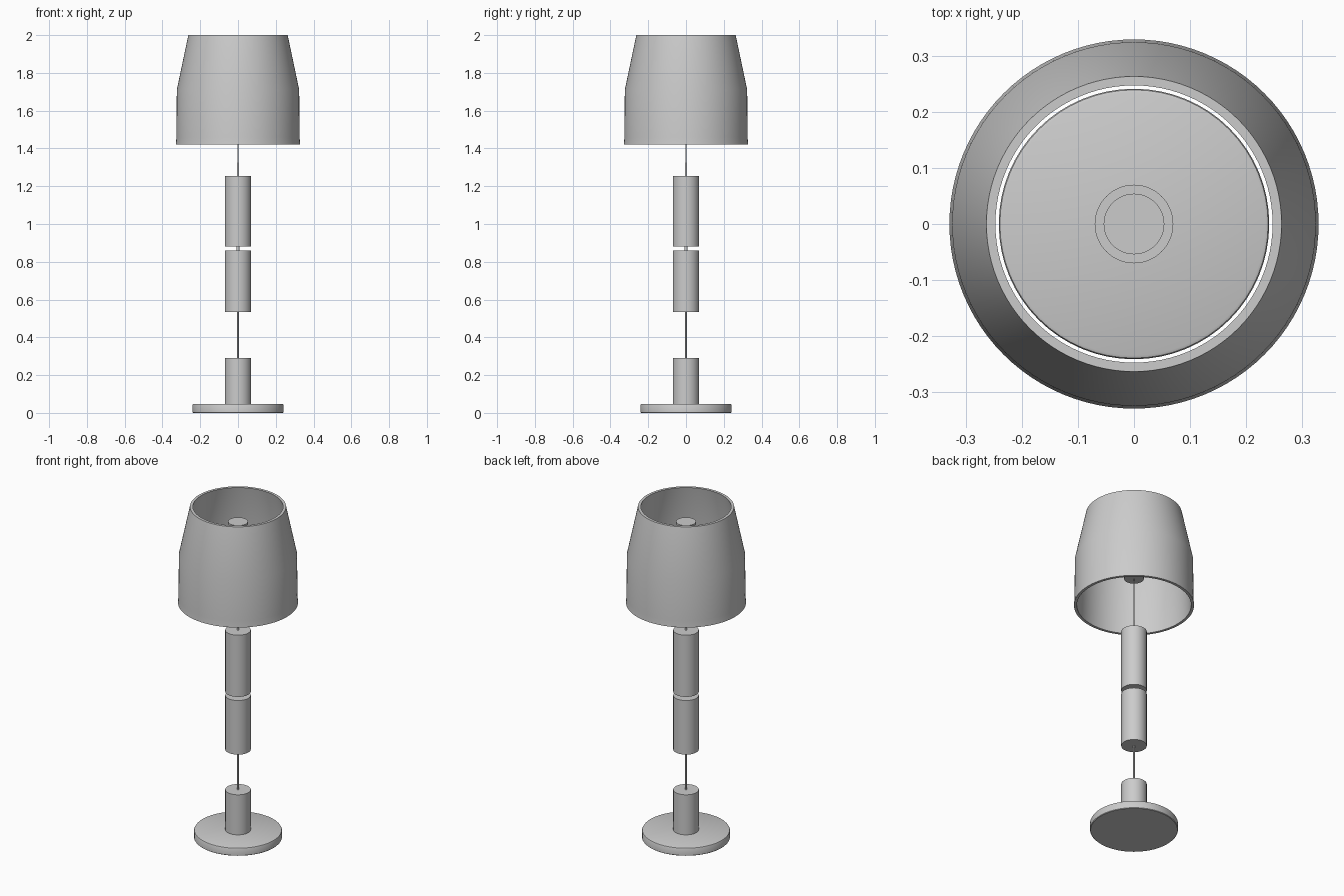
import bpy, math

if "Cube" in bpy.data.objects:
    bpy.data.objects.remove(bpy.data.objects["Cube"])


def lathe(name, profile, closed=False, seg=64):
    """Revolve (radius, z) points around the z axis."""
    verts, faces, rings = [], [], []
    for r, z in profile:
        start = len(verts)
        verts += [(r * math.cos(2 * math.pi * i / seg), r * math.sin(2 * math.pi * i / seg), z)
                  for i in range(seg)]
        rings.append(start)
    pairs = list(zip(rings, rings[1:]))
    if closed:
        pairs.append((rings[-1], rings[0]))
    for a, b in pairs:
        for i in range(seg):
            j = (i + 1) % seg
            faces.append((a + i, a + j, b + j, b + i))
    if not closed:
        faces.append(tuple(reversed(range(seg))))
        faces.append(tuple(rings[-1] + i for i in range(seg)))
    mesh = bpy.data.meshes.new(name)
    mesh.from_pydata(verts, [], faces)
    obj = bpy.data.objects.new(name, mesh)
    bpy.context.collection.objects.link(obj)
    bpy.ops.object.select_all(action='DESELECT')
    obj.select_set(True)
    bpy.context.view_layer.objects.active = obj
    bpy.ops.object.shade_smooth_by_angle(angle=math.radians(35))
    return obj


def cylinder(name, r, z0, z1, seg=64):
    return lathe(name, [(r, z0), (r, z1)], seg=seg)


# Foot plate with softened rim
lathe("base_plate", [(0.238, 0), (0.241, 0.003), (0.241, 0.042), (0.239, 0.046), (0.234, 0.048)])

# Stacked stem sections
cylinder("lower_stem", 0.07, 0.048, 0.29)
cylinder("middle_stem", 0.07, 0.533, 0.86)
cylinder("upper_stem", 0.07, 0.882, 1.255)

# Thin rods joining the sections
cylinder("lower_rod", 0.005, 0.29, 0.533, 16)
cylinder("stem_connector", 0.009, 0.86, 0.882, 24)
cylinder("upper_rod_sleeve", 0.006, 1.255, 1.325, 16)
cylinder("upper_rod", 0.0035, 1.325, 1.6, 16)

# Light tube inside the shade
cylinder("light_tube", 0.054, 1.59, 1.91)

# Open shade: outer wall up, inner wall down
lathe("lamp_shade", [(0.329, 1.422), (0.326, 1.46), (0.324, 1.71), (0.263, 2.0),
                     (0.247, 2.0), (0.308, 1.71), (0.313, 1.422)], closed=True, seg=96)
